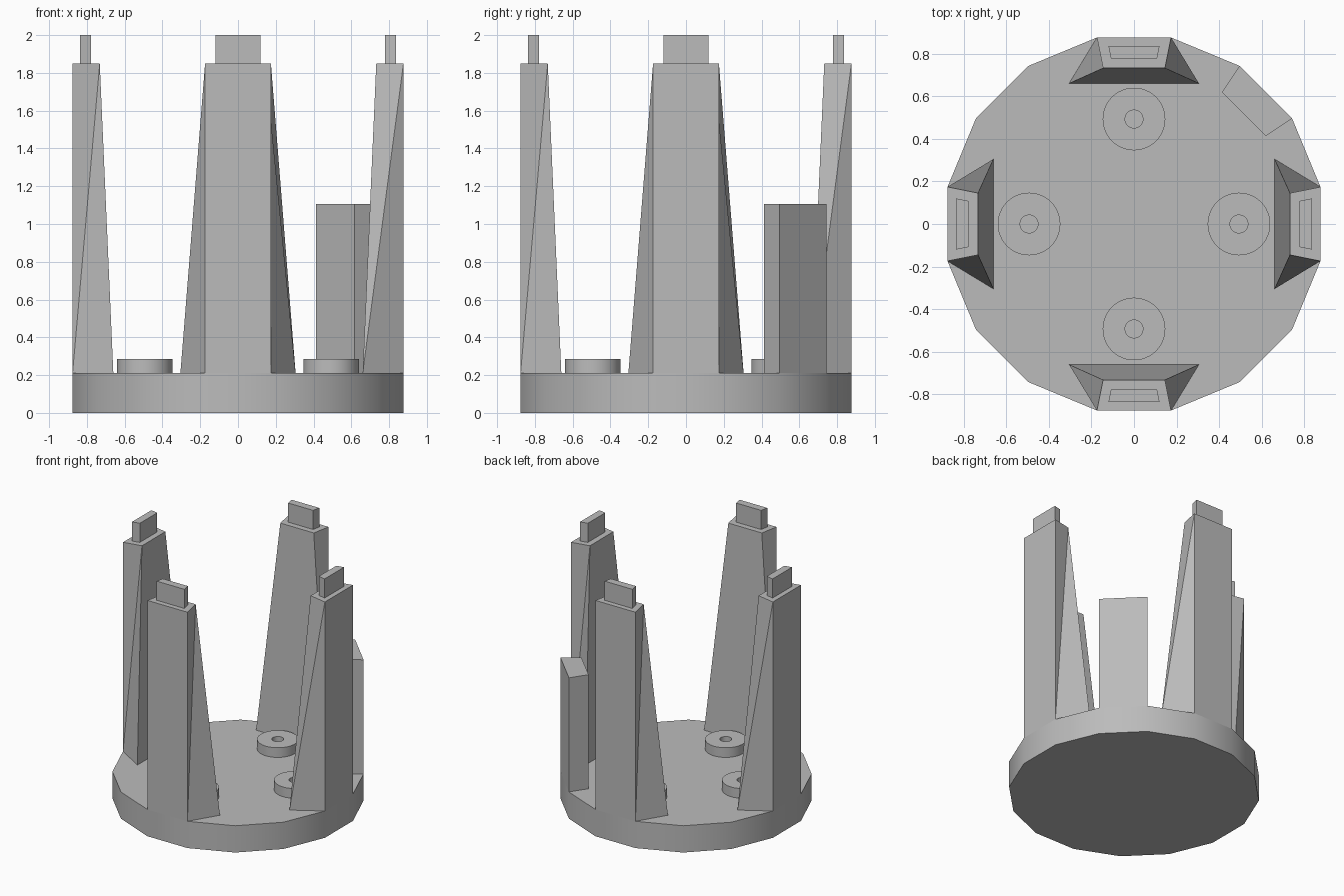
import bpy, bmesh
from math import cos, sin, pi, radians
from mathutils import Matrix

if "Cube" in bpy.data.objects:
    bpy.data.objects.remove(bpy.data.objects["Cube"])

grey = bpy.data.materials.new("plain grey")
grey.use_nodes = True
colour = (0.5, 0.5, 0.5, 1)
grey.diffuse_color = colour
grey.node_tree.nodes["Principled BSDF"].inputs["Base Color"].default_value = colour

DECK, R = 0.21, 0.893
EDGE, HALF = R * cos(pi / 16), R * sin(pi / 16)


def build(name, verts, faces, turn=0.0, smooth=False):
    """Make an object from points and faces, turned about the z axis."""
    mesh = bpy.data.meshes.new(name)
    mesh.from_pydata(verts, [], faces)
    bm = bmesh.new()
    bm.from_mesh(mesh)
    bmesh.ops.recalc_face_normals(bm, faces=bm.faces)
    bm.transform(Matrix.Rotation(turn, 4, "Z"))
    bm.to_mesh(mesh)
    bm.free()
    mesh.materials.append(grey)
    obj = bpy.data.objects.new(name, mesh)
    bpy.context.collection.objects.link(obj)
    if smooth:
        bpy.ops.object.select_all(action="DESELECT")
        obj.select_set(True)
        bpy.context.view_layer.objects.active = obj
        bpy.ops.object.shade_smooth_by_angle(angle=radians(30))
    return obj


def prism(name, outline, z0, z1, turn=0.0, smooth=False):
    n = len(outline)
    verts = [(x, y, z) for z in (z0, z1) for x, y in outline]
    faces = [tuple(range(n)), tuple(range(n, 2 * n))]
    faces += [(i, (i + 1) % n, n + (i + 1) % n, n + i) for i in range(n)]
    return build(name, verts, faces, turn, smooth)


def washer(name, cx, cy, outer, inner, z0, z1, n=48):
    """Flat ring with a square cross-section."""
    section = [(inner, z0), (outer, z0), (outer, z1), (inner, z1)]
    verts = [(cx + r * cos(2 * pi * i / n), cy + r * sin(2 * pi * i / n), z)
             for i in range(n) for r, z in section]
    faces = [(4 * i + k, 4 * i + (k + 1) % 4,
              4 * ((i + 1) % n) + (k + 1) % 4, 4 * ((i + 1) % n) + k)
             for i in range(n) for k in range(4)]
    return build(name, verts, faces, smooth=True)


# Sixteen-sided base plate
ring = [(R * cos((i + 0.5) * pi / 8), R * sin((i + 0.5) * pi / 8)) for i in range(16)]
prism("base_plate", ring, 0, DECK, smooth=True)

# Four tapered posts with tabs and washers, modelled on the +x side and turned
TOP = 1.85
post = [(EDGE, -HALF, DECK), (EDGE, HALF, DECK), (0.66, 0.305, DECK), (0.66, -0.305, DECK),
        (EDGE, -HALF, TOP), (EDGE, HALF, TOP), (0.732, 0.145, TOP), (0.732, -0.145, TOP)]
post_faces = [(0, 1, 2, 3), (4, 5, 6, 7), (0, 1, 5, 4), (2, 3, 7, 6),
              (1, 2, 6), (1, 6, 5), (0, 3, 4), (3, 7, 4)]
tab = [(0.836, -0.12), (0.836, 0.12), (0.777, 0.108), (0.777, -0.108)]
for i, side in enumerate(("left", "back", "right", "front")):
    turn = i * pi / 2
    build(side + "_post", post, post_faces, turn)
    prism(side + "_tab", tab, TOP, 2.0, turn)
    washer(side + "_washer", 0.493 * cos(turn), 0.493 * sin(turn),
           0.147, 0.042, DECK, 0.286)

# Short upright block on the back left edge
block = [ring[1], ring[2], (0.413, 0.618), (0.618, 0.413)]
prism("corner_block", block, DECK, 1.105)
